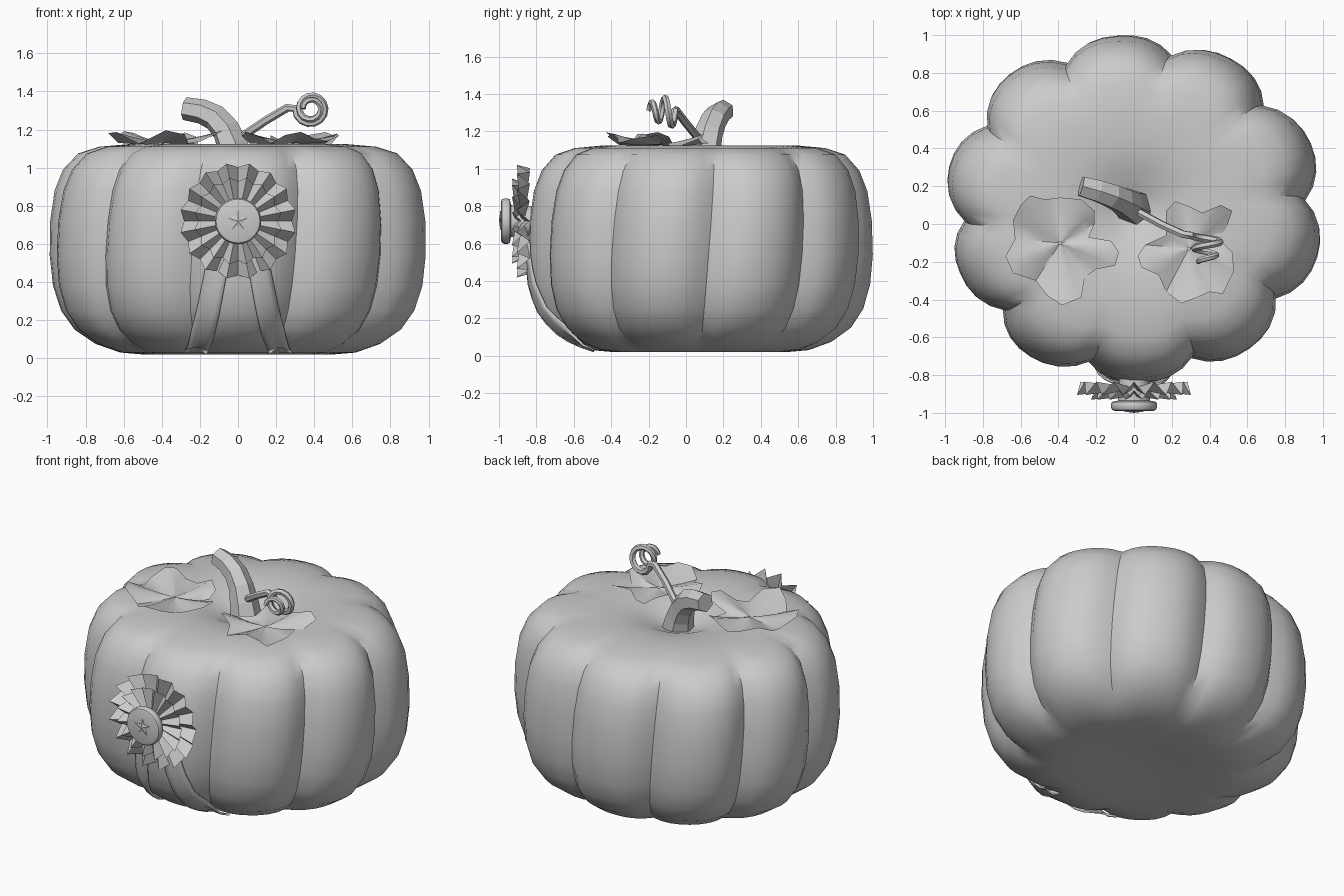
import bpy, bmesh, math
from math import sin, cos, pi, radians
from mathutils import Vector

if "Cube" in bpy.data.objects:
    bpy.data.objects.remove(bpy.data.objects["Cube"])


def make(name, verts, faces, smooth=None):
    me = bpy.data.meshes.new(name)
    me.from_pydata(verts, [], faces)
    bm = bmesh.new()
    bm.from_mesh(me)
    bmesh.ops.remove_doubles(bm, verts=bm.verts, dist=1e-5)
    bmesh.ops.recalc_face_normals(bm, faces=bm.faces)
    bm.to_mesh(me)
    bm.free()
    ob = bpy.data.objects.new(name, me)
    bpy.context.collection.objects.link(ob)
    if smooth:
        bpy.ops.object.select_all(action='DESELECT')
        ob.select_set(True)
        bpy.context.view_layer.objects.active = ob
        bpy.ops.object.shade_smooth_by_angle(angle=radians(smooth))
    return ob


def bridge(rings, closed=True, caps=False):
    n = len(rings[0])
    verts = [v for r in rings for v in r]
    faces = []
    for i in range(len(rings) - 1):
        for j in range(n if closed else n - 1):
            k = (j + 1) % n
            faces.append((i*n + j, i*n + k, (i+1)*n + k, (i+1)*n + j))
    if caps:
        faces += [tuple(range(n)), tuple(range((len(rings)-1)*n, len(rings)*n))]
    return verts, faces


def tube(name, path, radii, sides, smooth=None):
    path = [Vector(p) for p in path]
    rings = []
    u = None
    for i, p in enumerate(path):
        t = (path[min(i+1, len(path)-1)] - path[max(i-1, 0)]).normalized()
        u = t.cross(Vector((0.3, 1, 0.1))) if u is None else u - t * u.dot(t)
        u.normalize()
        w = t.cross(u)
        rings.append([p + radii[i] * (u*cos(2*pi*k/sides) + w*sin(2*pi*k/sides))
                      for k in range(sides)])
    return make(name, *bridge(rings, caps=True), smooth)


# pumpkin body: ten creased lobes of slightly different size, slightly twisted
CY = 0.07
profile = [(0.02, .05), (0.3, .03), (0.5, .02), (0.62, .03), (0.75, .075), (0.86, .15),
           (0.93, .25), (0.97, .38), (0.985, .54), (0.98, .72), (0.955, .88), (0.91, .99),
           (0.83, 1.075), (0.72, 1.11), (0.55, 1.125), (0.38, 1.12), (0.24, 1.095),
           (0.13, 1.05), (0.02, 1.01)]
lobe_size = [1.025, 1.01, 1.0, 1.025, 1.025, 1.0, 1.0, 0.98, 1.0, 1.02]
SEG = 8
rings = []
for r, z in profile:
    fade = min(1, max(0, (r - 0.3) / 0.5))
    ring = []
    for k in range(10 * SEG):
        lobe, u = k // SEG, (k % SEG) / SEG * 2 - 1
        t = abs(u)
        other = lobe_size[(lobe + (1 if u > 0 else -1)) % 10]
        size = lobe_size[lobe] * (1 - t/2) + other * t/2
        f = r * size * (1 - 0.1 * fade * t ** 2.4)
        a = radians(2.5 + 36 * k / SEG + 5 * (z - 0.57))
        a += radians(1 + 1.5 * sin(a))
        ring.append((f * cos(a), CY + 0.945 * f * sin(a), z))
    rings.append(ring)
body = make("pumpkin_body", *bridge(rings, caps=True), 40)

# stem
tube("stem", [(0.0, .09, 1.0), (-0.03, .105, 1.12), (-0.065, .125, 1.2), (-0.12, .15, 1.262),
              (-0.19, .175, 1.295), (-0.28, .2, 1.31)],
     [.1, .085, .075, .07, .065, .06], 6)

# curly tendril: straight shoot, then a shrinking coil
path = [(0.03, .06, 1.17), (0.15, -.005, 1.25), (0.26, -.055, 1.315)]
for i in range(29):
    s = i / 28
    a = pi + 2 * pi * 2 * s
    r = 0.082 - 0.04 * s
    path.append((0.383 + r*cos(a), -0.06 - 0.14*s, 1.31 + r*sin(a)))
tube("tendril", path, [0.022 - 0.007 * i / 31 for i in range(32)], 6, 50)


# leaves: lobed outline fanned around a vein centre, edges curling up
def leaf(name, centre, outline, z0):
    cx, cy = centre
    rings = []
    for s in (0.03, 0.35, 0.7, 1.0):
        ring = []
        for x, y in outline:
            dx, dy = x - cx, y - cy
            d = math.hypot(dx, dy)
            wave = 0.15 * (d - 0.24) * s + 0.03 * s * cos(5 * math.atan2(dy, dx) + 1)
            ring.append((cx + dx*s, cy + dy*s, z0 + 0.025*s*s + wave))
        rings.append(ring)
    make(name, *bridge(rings), 40)


leaf("leaf_left", (-0.39, -0.1),
     [(-.6, .1), (-.55, .15), (-.47, .13), (-.39, .14), (-.28, .13), (-.21, .07), (-.21, 0),
      (-.24, -.07), (-.12, -.09), (-.08, -.15), (-.1, -.22), (-.2, -.24), (-.26, -.28),
      (-.28, -.39), (-.38, -.43), (-.46, -.38), (-.52, -.3), (-.64, -.26), (-.68, -.17),
      (-.63, -.08), (-.64, .02)], 1.13)
leaf("leaf_right", (0.29, -0.13),
     [(.17, .07), (.22, .12), (.3, .09), (.36, .06), (.46, .1), (.52, .07), (.49, -.02),
      (.45, -.08), (.52, -.15), (.53, -.25), (.47, -.37), (.4, -.36), (.33, -.39),
      (.25, -.42), (.17, -.36), (.13, -.27), (.04, -.23), (.02, -.17), (.06, -.11),
      (.17, -.06)], 1.13)

# rosette: two pleated ruffles
RZ = 0.72


def ruffle(name, r_in, r_out, y, depth, pleats):
    rings = []
    for s in (0, 1):
        ring = []
        for k in range(2 * pleats):
            sg = 1 if k % 2 else -1
            r = r_in + (r_out - r_in) * s + sg * 0.012 * s
            a = pi * k / pleats
            ring.append((r*cos(a), y - sg * depth * (0.3 + 0.7*s), RZ + r*sin(a)))
        rings.append(ring)
    make(name, *bridge(rings))


ruffle("rosette_outer_ruffle", 0.08, 0.295, -0.87, 0.035, 16)
ruffle("rosette_inner_ruffle", 0.06, 0.22, -0.905, 0.025, 16)

# rosette button with rounded edge, on a hub that holds the ruffles
button = [(0.08, -.82), (0.085, -.935), (0.117, -.942), (0.122, -.955), (0.122, -.972),
          (0.115, -.985), (0.1, -.99)]
make("rosette_button",
     *bridge([[(r*cos(2*pi*k/32), y, RZ + r*sin(2*pi*k/32)) for k in range(32)]
              for r, y in button], caps=True), 40)

# raised star on the button
star = [[((.055, .024)[k % 2] * sin(pi*k/5), y, RZ + (.055, .024)[k % 2] * cos(pi*k/5))
         for k in range(10)] for y in (-.98, -.993)]
v, f = bridge(star)
v.append((0, -1.0, RZ))
f += [(10 + k, 10 + (k + 1) % 10, 20) for k in range(10)]
make("star", v, f)

# ribbon tails: projected onto the body so they hug the front lobe, notched ends
bpy.context.view_layer.update()
for name, side in (("ribbon_tail_left", -1), ("ribbon_tail_right", 1)):
    rows = []
    for i in range(11):
        s = i / 10
        xi, xo = 0.03 + 0.135*s, 0.145 + 0.135*s
        row = []
        for j in range(5):
            phi = radians(-5 + 66*s - (9 * (1 - abs(j - 2) / 2) if i == 10 else 0))
            x = side * (xi + (xo - xi) * j / 4)
            out = Vector((0, -cos(phi), -sin(phi)))
            hit, p, n, idx = body.ray_cast(Vector((x, -0.2, 0.55)) + out * 2, -out)
            row.append(p + out * 0.016)
        rows.append(row)
    ob = make(name, *bridge(rows, closed=False), 40)
    m = ob.modifiers.new("thickness", 'SOLIDIFY')
    m.thickness = 0.012
    m.offset = 0
